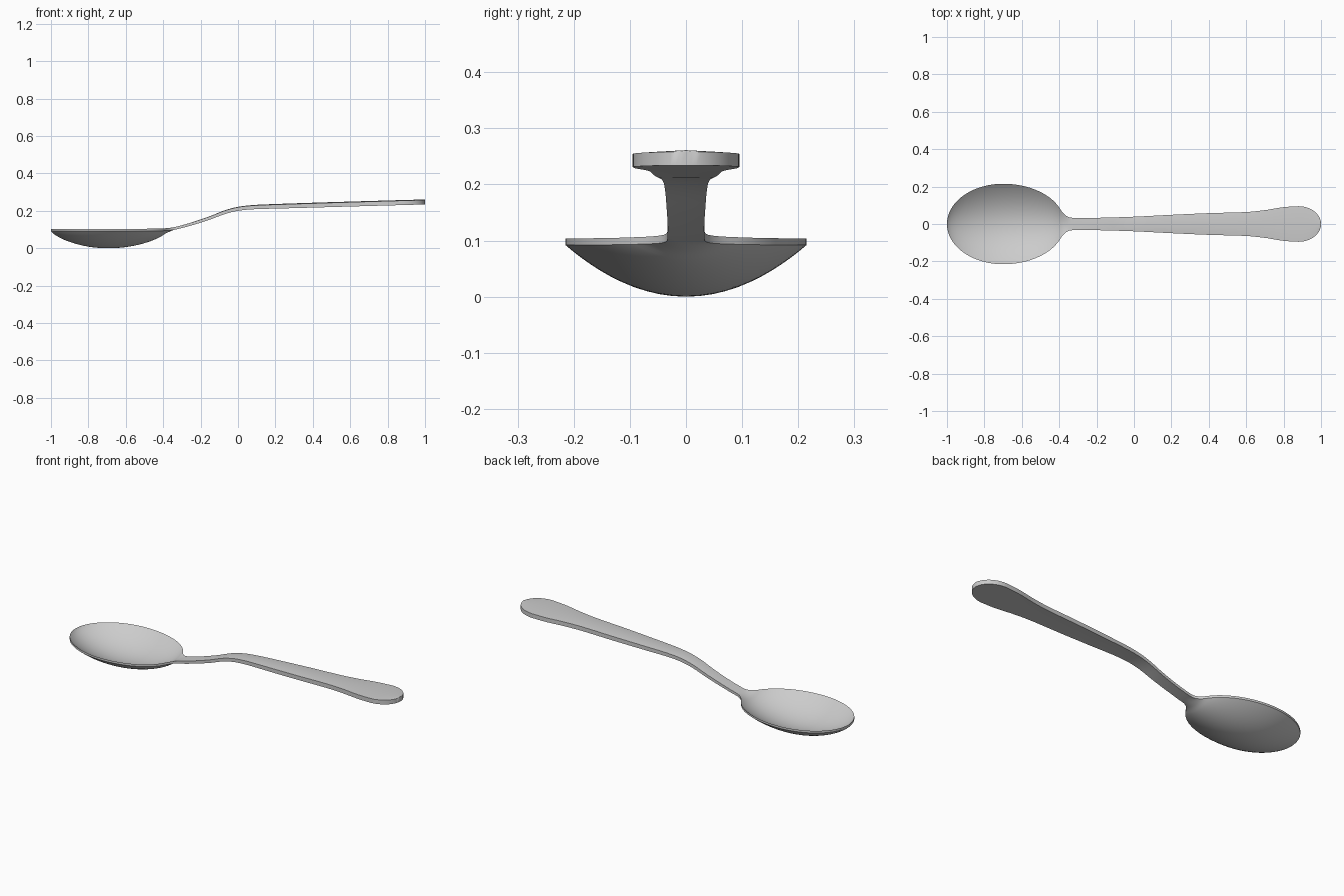
import bpy, bmesh, math

cube = bpy.data.objects.get("Cube")
if cube:
    bpy.data.objects.remove(cube, do_unlink=True)

steel = bpy.data.materials.new("brushed_steel_grey")
steel.use_nodes = True
GREY = (0.6, 0.6, 0.6, 1)
steel.diffuse_color = GREY
steel.node_tree.nodes["Principled BSDF"].inputs["Base Color"].default_value = GREY


def smooth_curve(points, x):
    """Smooth value at x through (x, value) points."""
    if x <= points[0][0]:
        return points[0][1]
    if x >= points[-1][0]:
        return points[-1][1]
    i = max(k for k in range(len(points) - 1) if points[k][0] <= x)

    def slope(k):
        a, b = points[max(k - 1, 0)], points[min(k + 1, len(points) - 1)]
        return (b[1] - a[1]) / (b[0] - a[0])
    (x0, y0), (x1, y1) = points[i], points[i + 1]
    h = x1 - x0
    t = (x - x0) / h
    return (y0 * (1 + 2 * t) * (1 - t) ** 2 + slope(i) * h * t * (1 - t) ** 2
            + y1 * t * t * (3 - 2 * t) + slope(i + 1) * h * t * t * (t - 1))


# Profiles along the length
BOWL_X, BOWL_W, NECK, END, END_W = -0.7, 0.215, -0.41, 0.88, 0.095
width_pts = [(-0.44, 0.132), (NECK, 0.102), (-0.38, 0.06), (-0.35, 0.037),
             (-0.3, 0.033), (-0.2, 0.033), (0, 0.039), (0.2, 0.049),
             (0.4, 0.058), (0.6, 0.064), (0.7, 0.074), (0.8, 0.09), (END, END_W)]
height_pts = [(-1, 0.102), (-0.5, 0.102), (-0.4, 0.104), (-0.34, 0.111),
              (-0.25, 0.135), (-0.15, 0.168), (-0.07, 0.199), (0, 0.217),
              (0.08, 0.226), (0.2, 0.231), (0.6, 0.244), (1, 0.256)]
thick_pts = [(-1, 0.012), (-0.45, 0.012), (-0.3, 0.015), (0, 0.019),
             (0.3, 0.022), (1, 0.024)]
bowl_pts = [(-1, 1), (-0.42, 1), (-0.37, 0.8), (-0.33, 0), (1, 0)]
crown_pts = [(-0.3, 0), (0.1, 0.002), (1, 0.003)]


def half_width(x):
    if x < NECK:
        reach = 0.3 if x < BOWL_X else 0.33
        return BOWL_W * math.sqrt(max(0, 1 - ((x - BOWL_X) / reach) ** 2))
    if x > END:
        return END_W * math.sqrt(max(0, 1 - ((x - END) / (1 - END)) ** 2))
    return smooth_curve(width_pts, x)


# Cross-section stations, closer together at the round tips
stations = [BOWL_X - 0.3 * math.cos(math.pi / 2 * i / 24) for i in range(24)]
stations += [BOWL_X + (NECK - BOWL_X) * i / 16 for i in range(16)]
stations += [NECK + 0.11 * i / 14 for i in range(14)]
stations += [-0.3 + (END + 0.3) * i / 50 for i in range(50)]
stations += [END + (1 - END) * math.sin(math.pi / 2 * i / 16) for i in range(17)]

# One skin of rings: dished upper face, then the underside
COLS = 28
bm = bmesh.new()
rings = []
for x in stations:
    w = half_width(x)
    rim = smooth_curve(height_pts, x)
    dish = 0.09 * (w / BOWL_W) ** 1.5 * smooth_curve(bowl_pts, x)
    across = [-math.cos(math.pi * i / COLS) for i in range(COLS + 1)]
    upper, lower = [], []
    for v in across:
        bulge = 1 - v * v
        crown = smooth_curve(crown_pts, x) * bulge
        upper.append((x, v * w, rim - 0.97 * dish * bulge + crown))
        lower.append((x, v * w, rim - smooth_curve(thick_pts, x) - dish * bulge))
    rings.append([bm.verts.new(p) for p in upper + lower[::-1]])

for a, b in zip(rings, rings[1:]):
    for i in range(len(a)):
        j = (i + 1) % len(a)
        bm.faces.new((a[i], b[i], b[j], a[j]))
bmesh.ops.remove_doubles(bm, verts=bm.verts, dist=0.00005)
bmesh.ops.recalc_face_normals(bm, faces=bm.faces)

# Rest the bowl on the ground
lowest = min(v.co.z for v in bm.verts)
bmesh.ops.translate(bm, verts=bm.verts, vec=(0, 0, -lowest))
mesh = bpy.data.meshes.new("spoon")
bm.to_mesh(mesh)
bm.free()
mesh.materials.append(steel)
spoon = bpy.data.objects.new("spoon", mesh)
bpy.context.collection.objects.link(spoon)

bpy.ops.object.select_all(action="DESELECT")
spoon.select_set(True)
bpy.context.view_layer.objects.active = spoon
bpy.ops.object.shade_smooth_by_angle(angle=math.radians(35))
